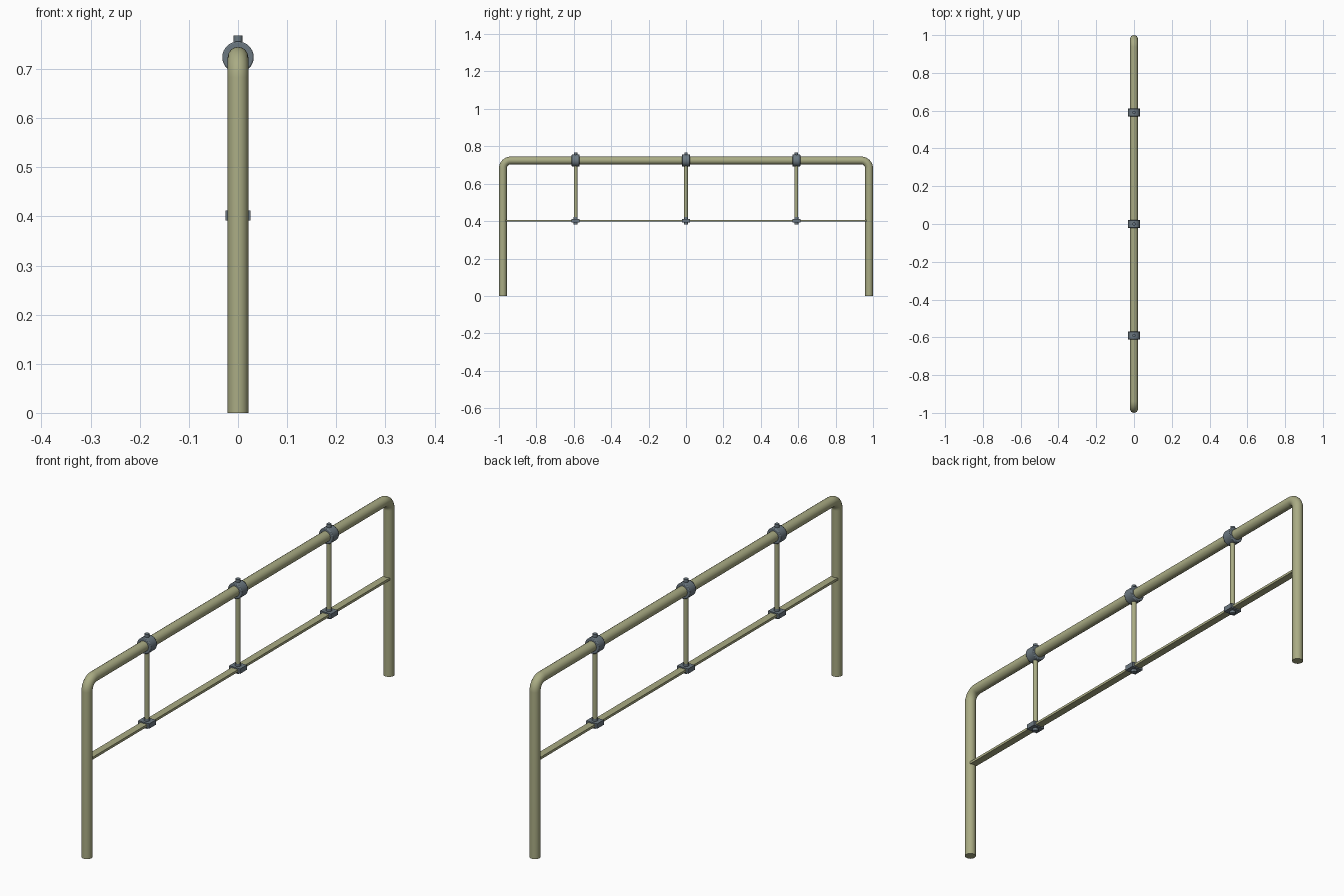
import bpy, math

if "Cube" in bpy.data.objects:
    bpy.data.objects.remove(bpy.data.objects["Cube"])

R = 0.021          # pipe radius
TOP = 0.724        # top rail centre height
BAR = 0.402        # lower bar height
HALF = 1.0 - R     # post centre distance
BEND = 0.042       # bend radius of the pipe centreline


def material(name, color):
    m = bpy.data.materials.new(name)
    m.diffuse_color = color
    m.use_nodes = True
    m.node_tree.nodes["Principled BSDF"].inputs["Base Color"].default_value = m.diffuse_color
    return m


olive = material("olive_paint", (0.40, 0.41, 0.23, 1))
steel = material("blue_grey_steel", (0.15, 0.19, 0.22, 1))


def smooth(ob):
    bpy.ops.object.select_all(action='DESELECT')
    ob.select_set(True)
    bpy.context.view_layer.objects.active = ob
    bpy.ops.object.shade_smooth_by_angle(angle=math.radians(35))


def cylinder(name, r, depth, loc, mat, rot=(0, 0, 0), sides=32, bevel=0):
    bpy.ops.mesh.primitive_cylinder_add(vertices=sides, radius=r, depth=depth,
                                        location=loc, rotation=rot)
    ob = bpy.context.object
    ob.name = name
    ob.data.materials.append(mat)
    if bevel:
        mod = ob.modifiers.new("bevel", 'BEVEL')
        mod.width, mod.segments, mod.limit_method = bevel, 2, 'ANGLE'
    smooth(ob)
    return ob


def box(name, size, loc, mat):
    bpy.ops.mesh.primitive_cube_add(size=1, location=loc)
    ob = bpy.context.object
    ob.name = name
    ob.scale = size
    bpy.ops.object.transform_apply(location=False, rotation=False, scale=True)
    ob.data.materials.append(mat)
    return ob


# Bent pipe: two posts and the top rail in one sweep
arc = [(HALF - BEND + BEND * math.cos(a), TOP - BEND + BEND * math.sin(a))
       for a in (math.radians(9 * i) for i in range(11))]
right = [(HALF, 0.0)] + arc
path = right + [(-y, z) for y, z in reversed(right)]
curve = bpy.data.curves.new("pipe_frame", 'CURVE')
curve.dimensions = '3D'
curve.bevel_depth = R
curve.bevel_resolution = 6
curve.use_fill_caps = True
spline = curve.splines.new('POLY')
spline.points.add(len(path) - 1)
for p, (y, z) in zip(spline.points, path):
    p.co = (0, y, z, 1)
frame = bpy.data.objects.new("pipe_frame", curve)
bpy.context.collection.objects.link(frame)
bpy.ops.object.select_all(action='DESELECT')
frame.select_set(True)
bpy.context.view_layer.objects.active = frame
bpy.ops.object.convert(target='MESH')
frame = bpy.context.object
frame.data.materials.clear()
frame.data.materials.append(olive)
smooth(frame)

# Flat lower bar between the posts
box("lower_bar", (0.03, 2 * HALF, 0.01), (0, 0, BAR), olive)

# Hanger rods with collars on the rail and plates on the bar
for i, y in enumerate((-0.59, 0.0, 0.59), 1):
    cylinder(f"hanger_rod_{i}", 0.010, TOP - BAR, (0, y, (TOP + BAR) / 2), olive, sides=24)
    cylinder(f"rail_collar_{i}", 0.032, 0.042, (0, y, TOP), steel,
             rot=(math.pi / 2, 0, 0), bevel=0.003)
    cylinder(f"top_bolt_{i}", 0.009, 0.044, (0, y, TOP + 0.022), steel, sides=24)
    box(f"bar_plate_{i}", (0.05, 0.043, 0.02), (0, y, BAR), steel)
    cylinder(f"bottom_bolt_{i}", 0.011, 0.04, (0, y, BAR), steel, sides=24)
